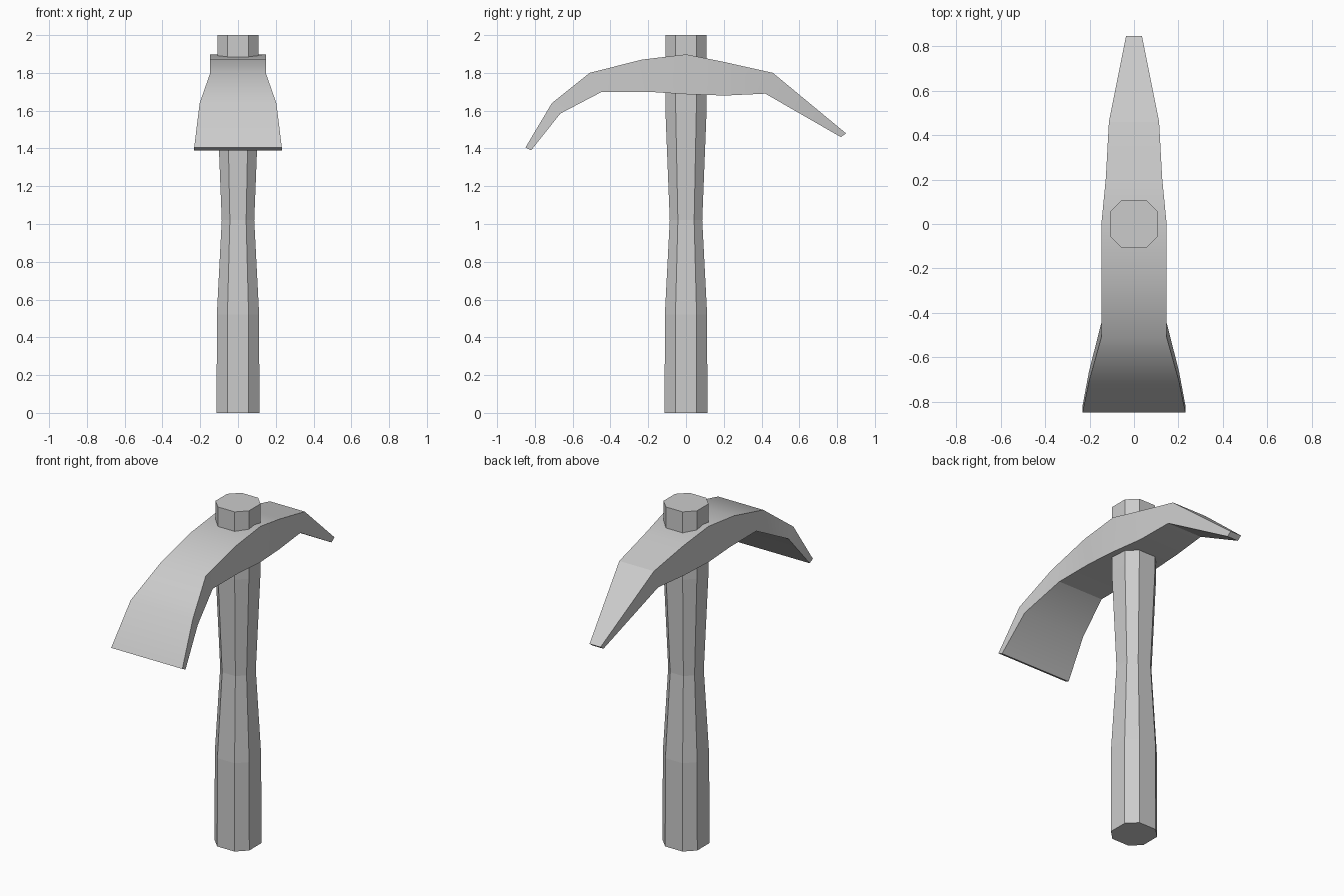
import bpy, bmesh, math

if "Cube" in bpy.data.objects:
    bpy.data.objects.remove(bpy.data.objects["Cube"])


def loft(name, rings):
    """Skin a stack of equal-sized vertex rings and cap both ends."""
    bm = bmesh.new()
    loops = [[bm.verts.new(p) for p in ring] for ring in rings]
    n = len(loops[0])
    for a, b in zip(loops, loops[1:]):
        for i in range(n):
            j = (i + 1) % n
            bm.faces.new((a[i], a[j], b[j], b[i]))
    bm.faces.new(loops[0][::-1])
    bm.faces.new(loops[-1])
    bmesh.ops.recalc_face_normals(bm, faces=bm.faces)
    mesh = bpy.data.meshes.new(name)
    bm.to_mesh(mesh)
    bm.free()
    obj = bpy.data.objects.new(name, mesh)
    bpy.context.collection.objects.link(obj)
    return obj


# Eight-sided handle with a narrow waist
def octagon(r, z):
    c = r * 0.5
    return [(-c, -r, z), (c, -r, z), (r, -c, z), (r, c, z),
            (c, r, z), (-c, r, z), (-r, c, z), (-r, -c, z)]


loft("handle", [octagon(r, z) for z, r in
                [(0, 0.113), (0.52, 0.112), (1.02, 0.086), (1.6, 0.109), (2.0, 0.109)]])

# Curved head: half width, top (y, z), underside (y, z), from blade to pick tip
sections = [
    (0.232, -0.85, 1.405, -0.82, 1.39),
    (0.203, -0.71, 1.64, -0.665, 1.585),
    (0.147, -0.51, 1.80, -0.445, 1.70),
    (0.147, -0.235, 1.87, -0.20, 1.70),
    (0.147, 0.0, 1.898, 0.0, 1.687),
    (0.127, 0.205, 1.857, 0.205, 1.68),
    (0.113, 0.46, 1.80, 0.42, 1.69),
    (0.036, 0.847, 1.48, 0.82, 1.46),
]
head = loft("head", [[(-w, ty, tz), (w, ty, tz), (w, by, bz), (-w, by, bz)]
                     for w, ty, tz, by, bz in sections])

# Smooth the gentle bends, keep the corners sharp
bpy.context.view_layer.objects.active = head
head.select_set(True)
bpy.ops.object.shade_smooth_by_angle(angle=math.radians(26))
